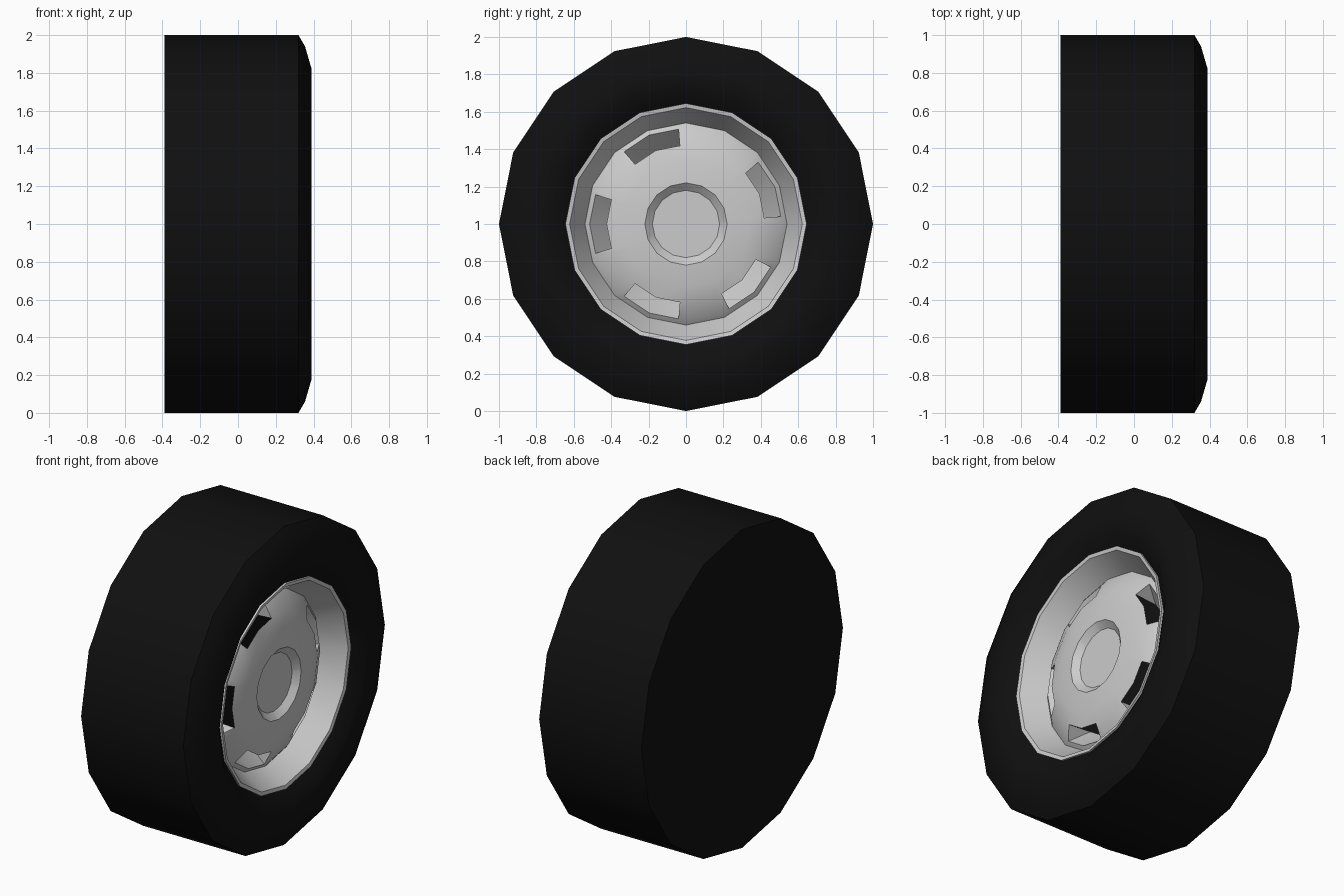
import bpy, bmesh
from math import cos, radians

from math import sin

if "Cube" in bpy.data.objects:
    bpy.data.objects.remove(bpy.data.objects["Cube"])

SIDES = 16
STEP = 360 / SIDES
SLOT_CENTRES = [22.5, 112.5, 180, 247.5, 315]
SLOT_HALF = 18.0
CENTRE_Z = 1.0


def ring_point(x, r, a):
    """Point on a 16-sided ring around the x axis (stays on the flat chords)."""
    off = (a % STEP) - STEP / 2
    r *= cos(radians(STEP / 2)) / cos(radians(off))
    return (x, r * cos(radians(a)), CENTRE_Z + r * sin(radians(a)))


def finish(bm, name, mat=None):
    bmesh.ops.remove_doubles(bm, verts=bm.verts, dist=1e-5)
    me = bpy.data.meshes.new(name)
    bm.to_mesh(me)
    bm.free()
    ob = bpy.data.objects.new(name, me)
    bpy.context.collection.objects.link(ob)
    if mat:
        me.materials.append(mat)
    bpy.ops.object.select_all(action='DESELECT')
    ob.select_set(True)
    bpy.context.view_layer.objects.active = ob
    bpy.ops.object.shade_smooth_by_angle(angle=radians(35))
    return ob


def lathe(bm, profile, angles, skip=None):
    """Turn an (x, r) profile around the axle, leaving out skipped cells."""
    n = len(angles)
    rings = []
    for x, r in profile:
        if r == 0:
            rings.append([bm.verts.new((x, 0, CENTRE_Z))] * n)
        else:
            rings.append([bm.verts.new(ring_point(x, r, a)) for a in angles])
    for i in range(len(rings) - 1):
        for j in range(n):
            k = (j + 1) % n
            if skip and skip(i, (angles[j] + (angles[k] - angles[j]) % 360 / 2)):
                continue
            quad = [rings[i][j], rings[i][k], rings[i + 1][k], rings[i + 1][j]]
            bm.faces.new(list(dict.fromkeys(quad)))


def in_slot(a):
    return any(abs((a - c + 180) % 360 - 180) < SLOT_HALF for c in SLOT_CENTRES)


black = bpy.data.materials.new("rubber_black")
black.diffuse_color = (0.005, 0.005, 0.005, 1)
black.use_nodes = True
black.node_tree.nodes["Principled BSDF"].inputs["Base Color"].default_value = black.diffuse_color
base = [i * STEP for i in range(SIDES)]

# Tyre: closed back, flat tread, chamfered shoulder, sidewall down to the rim
bm = bmesh.new()
lathe(bm, [(-0.39, 0), (-0.39, 1), (0.32, 1), (0.355, 0.94), (0.39, 0.82),
           (0.38, 0.73), (0.32, 0.643)], base)
finish(bm, "tyre", black)

# Rim: lip and sloping inner wall
bm = bmesh.new()
lathe(bm, [(0.30, 0.645), (0.335, 0.645), (0.33, 0.622), (0.19, 0.54)], base)
finish(bm, "rim")

# Wheel disc: dome with five slots and a recessed hub
OUTER, INNER, DEEP = (0.21, 0.515), (0.255, 0.425), (0.10, 0.415)
slot_edges = [c + s * SLOT_HALF for c in SLOT_CENTRES for s in (-1, 1)]
angles = sorted(base + slot_edges)
bm = bmesh.new()
lathe(bm, [(0.19, 0.54), OUTER, INNER, (0.275, 0.34), (0.285, 0.22),
           (0.25, 0.18), (0.25, 0)], angles,
      skip=lambda i, a: i == 1 and in_slot(a))
finish(bm, "wheel_disc")

# Slot linings: sloping floor from the outer edge plus two end walls
bm = bmesh.new()
for c in SLOT_CENTRES:
    lo, hi = c - SLOT_HALF, c + SLOT_HALF
    cuts = [lo, c, hi]
    for a, b in zip(cuts, cuts[1:]):
        bm.faces.new([bm.verts.new(ring_point(*p)) for p in
                      ((*OUTER, a), (*OUTER, b), (*DEEP, b), (*DEEP, a))])
    for a, order in ((lo, 1), (hi, -1)):
        pts = [ring_point(*p, a) for p in (OUTER, DEEP, INNER)][::order]
        bm.faces.new([bm.verts.new(p) for p in pts])
finish(bm, "slot_linings")
